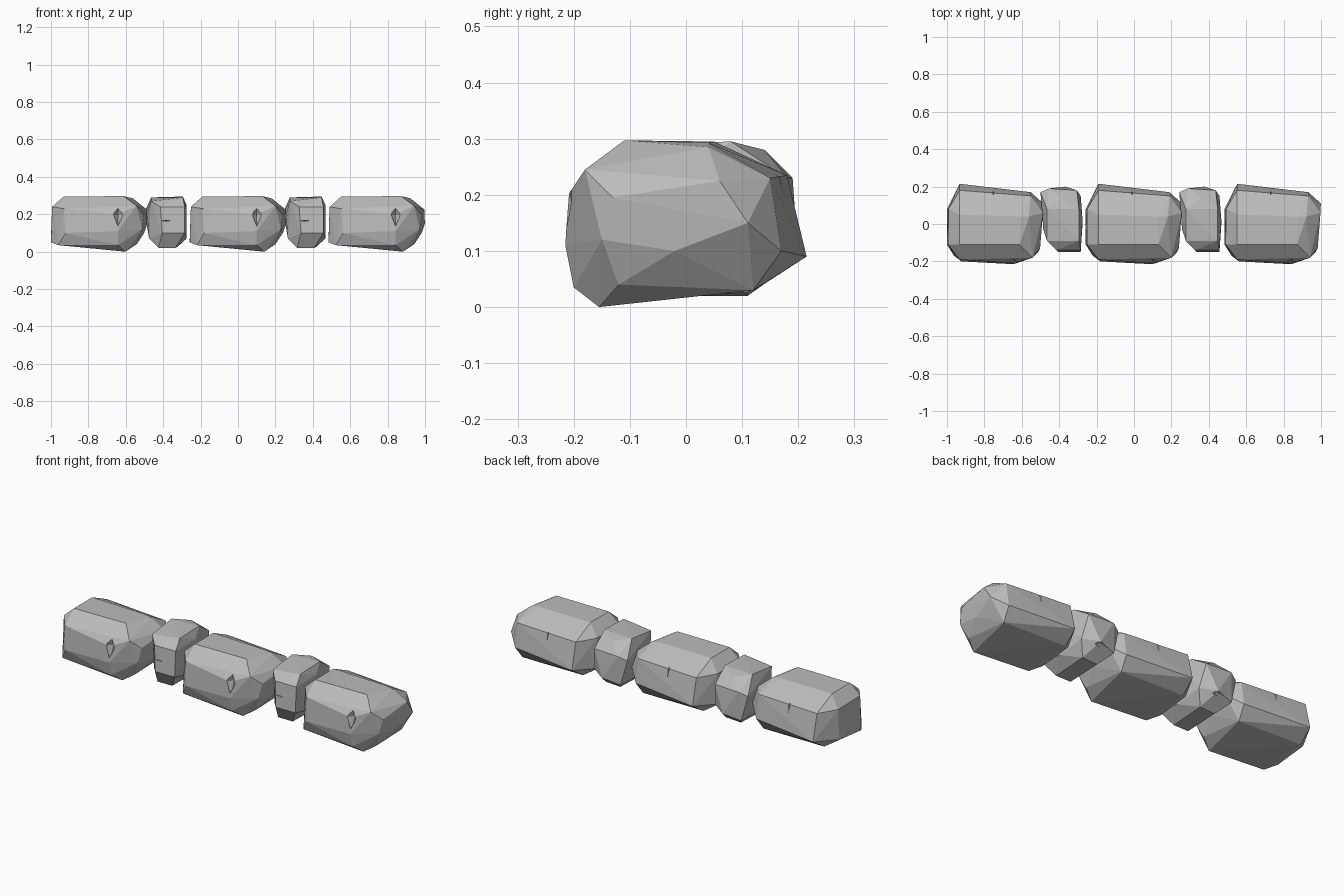
import bpy
import bmesh
from mathutils import Vector

default_cube = bpy.data.objects.get("Cube")
if default_cube:
    bpy.data.objects.remove(default_cube, do_unlink=True)

UNIT = 0.01      # corner positions are given in hundredths
SPACING = 0.742  # distance between repeated stones

# Stone colour
stone_grey = bpy.data.materials.new("stone_grey")
stone_grey.use_nodes = True
grey = (0.5, 0.5, 0.5, 1)
stone_grey.diffuse_color = grey
stone_grey.node_tree.nodes["Principled BSDF"].inputs["Base Color"].default_value = grey


def hull_object(name, corners):
    """Make a flat-faced convex rock wrapped around the given corners."""
    bm = bmesh.new()
    for corner in corners:
        bm.verts.new(Vector(corner) * UNIT)
    result = bmesh.ops.convex_hull(bm, input=bm.verts)
    loose = set(result["geom_interior"]) | set(result["geom_unused"])
    loose = [item for item in loose if isinstance(item, bmesh.types.BMVert)]
    bmesh.ops.delete(bm, geom=loose, context="VERTS")
    bmesh.ops.dissolve_limit(bm, angle_limit=0.05, verts=bm.verts, edges=bm.edges)
    bmesh.ops.recalc_face_normals(bm, faces=bm.faces)
    mesh = bpy.data.meshes.new(name)
    bm.to_mesh(mesh)
    bm.free()
    mesh.materials.append(stone_grey)
    obj = bpy.data.objects.new(name, mesh)
    bpy.context.collection.objects.link(obj)
    return obj


def carve(stone, centre, size):
    """Cut a diamond-shaped chisel mark into the stone."""
    tips = []
    for axis in range(3):
        for sign in (-1, 1):
            tip = list(centre)
            tip[axis] += sign * size[axis]
            tips.append(tip)
    cutter = hull_object("chisel_cutter", tips)
    cutter.hide_render = True
    mark = stone.modifiers.new("chisel_mark", "BOOLEAN")
    mark.operation = "DIFFERENCE"
    mark.solver = "EXACT"
    mark.object = cutter
    bpy.context.view_layer.objects.active = stone
    bpy.ops.object.modifier_apply(modifier=mark.name)
    bpy.data.objects.remove(cutter, do_unlink=True)


# Wide stone: right end, front, top, back, underside, left end
wide_stone = hull_object("wide_stone_middle", [
    (20, -18, 24.5), (18, 4, 28.5), (25.5, 6, 22.5), (24, -13, 19.5),
    (25.7, 11, 15), (24, -2, 10), (20, -12, 4), (23, -15, 12),
    (10, -21.5, 11), (10, -21, 20), (14, -15.5, 0), (10, -20, 3.5),
    (-18, -20, 10), (-19, -19, 23), (-22, -17, 3.5),
    (-19, -11, 29.5), (13, -11, 29.7), (-19, 5, 29.5), (13, 4, 29.3),
    (-19, 18, 23.5), (19, 15, 23), (-19, 21.5, 9), (19, 17, 10),
    (-20, 13, 3.5), (18, 12, 3),
    (-25.8, -11, 5), (-25.8, 8, 7), (-25.2, -11, 24), (-25, 8, 23.5),
])
carve(wide_stone, (10, -20.5, 19.5), (2.5, 3, 8))
carve(wide_stone, (-1, 17.5, 23), (0.5, 2.5, 4))

# Narrow stone: front, top, back, underside, sides
narrow_stone = hull_object("narrow_stone_left", [
    (-2, -15, 10), (10, -15, 10), (-3, -14, 24), (10, -14, 24),
    (-8, -9, 27), (9, -9, 29), (-8, 8, 29), (9, 8, 29.5), (0, 14, 28),
    (-11.5, 17, 21), (-7, 19, 23), (2, 20, 9), (8, 18, 23), (10, 15, 10),
    (-8, 18, 7), (-4, -10, 2), (5, -10, 2), (-3, 11, 2), (6, 11, 2.5),
    (-10, -3, 20), (-9, -6, 7), (11, 2, 25), (11, 0, 7),
])
carve(narrow_stone, (0, -15, 16.5), (3.5, 1.5, 0.5))
carve(narrow_stone, (2, 19, 8), (5, 2, 1))


def copy_stone(stone, name, x):
    twin = bpy.data.objects.new(name, stone.data)
    twin.location.x = x
    bpy.context.collection.objects.link(twin)


# Repeat both stones along the row
copy_stone(wide_stone, "wide_stone_left", SPACING)
copy_stone(wide_stone, "wide_stone_right", -SPACING)
narrow_stone.location.x = SPACING - 0.385
copy_stone(narrow_stone, "narrow_stone_right", -0.385)
